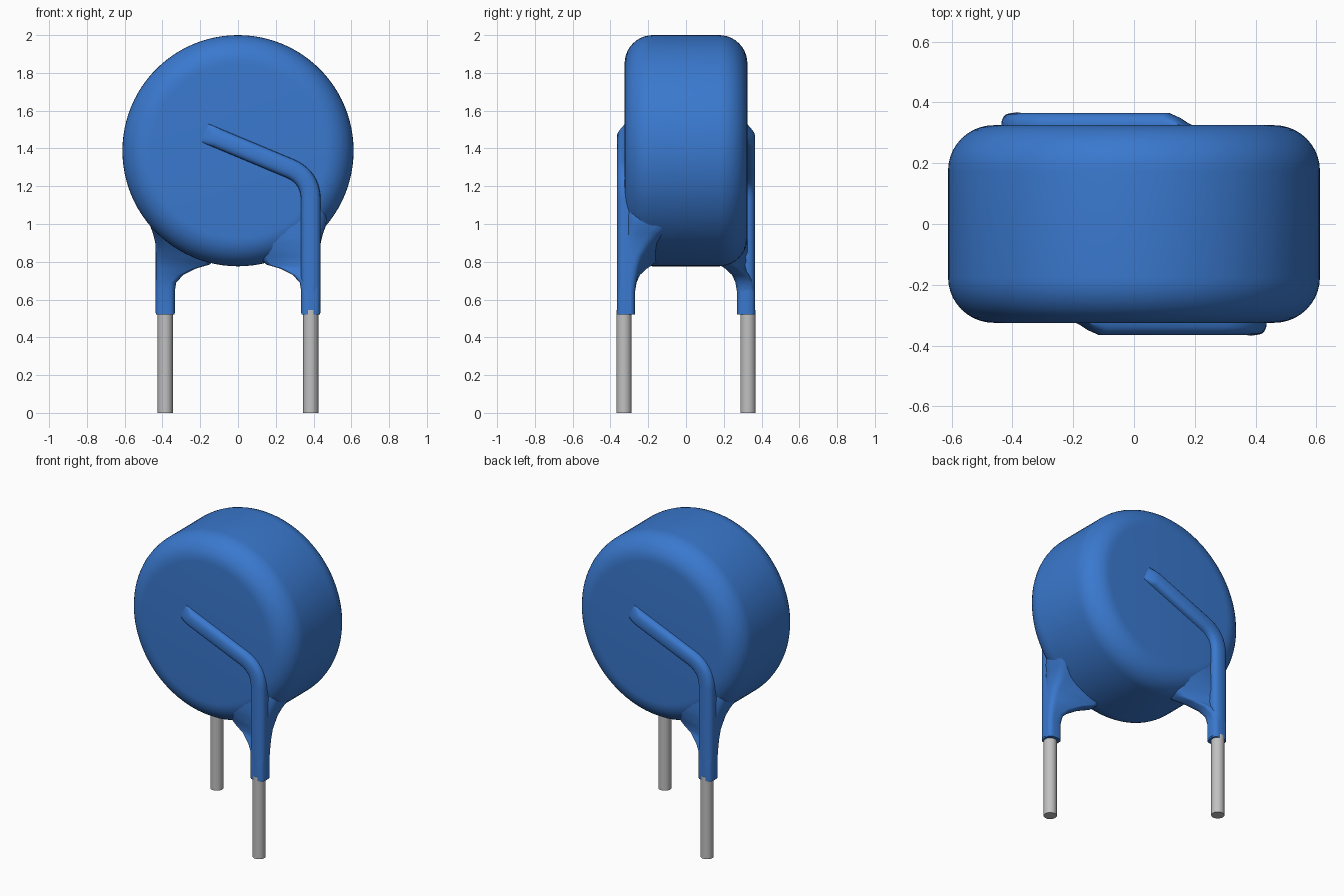
import bpy, bmesh, math
from mathutils import Vector, Matrix

cube = bpy.data.objects.get("Cube")
if cube:
    bpy.data.objects.remove(cube)


def material(name, color):
    mat = bpy.data.materials.new(name)
    mat.use_nodes = True
    mat.diffuse_color = color
    bsdf = next(n for n in mat.node_tree.nodes if n.type == 'BSDF_PRINCIPLED')
    bsdf.inputs["Base Color"].default_value = color
    return mat


BLUE = material("blue_coating", (0.042, 0.19, 0.62, 1))
GREY = material("grey_metal", (0.53, 0.53, 0.53, 1))


def finish(bm, name, mat, angle=40):
    bmesh.ops.recalc_face_normals(bm, faces=bm.faces[:])
    mesh = bpy.data.meshes.new(name)
    bm.to_mesh(mesh)
    bm.free()
    mesh.materials.append(mat)
    obj = bpy.data.objects.new(name, mesh)
    bpy.context.collection.objects.link(obj)
    bpy.ops.object.select_all(action='DESELECT')
    obj.select_set(True)
    bpy.context.view_layer.objects.active = obj
    bpy.ops.object.shade_smooth_by_angle(angle=math.radians(angle))
    return obj


def loft(rings):
    """Skin a list of closed rings and cap both ends."""
    bm = bmesh.new()
    rows = [[bm.verts.new(p) for p in ring] for ring in rings]
    for a, b in zip(rows, rows[1:]):
        for i in range(len(a)):
            j = (i + 1) % len(a)
            bm.faces.new((a[i], a[j], b[j], b[i]))
    bm.faces.new(rows[0])
    bm.faces.new(rows[-1])
    return bm


def round_corner(a, b, c, cut, steps):
    """Quadratic curve around corner b, starting at a given distance from it."""
    p = b + (a - b).normalized() * cut
    q = b + (c - b).normalized() * cut
    ts = [i / steps for i in range(steps + 1)]
    return [p * (1 - t) ** 2 + b * 2 * t * (1 - t) + q * t * t for t in ts]


# Thick round body with softly rounded rims
bm = bmesh.new()
bmesh.ops.create_cone(bm, cap_ends=True, segments=96, radius1=0.612, radius2=0.612, depth=0.65,
                      matrix=Matrix.Translation((0, 0, 1.388)) @ Matrix.Rotation(math.pi / 2, 4, 'X'))
rims = [e for e in bm.edges if abs(e.verts[0].co.y - e.verts[1].co.y) < 0.01]
bmesh.ops.bevel(bm, geom=rims, offset=0.15, segments=10, profile=0.5, affect='EDGES')
finish(bm, "body", BLUE)

# Sleeve sections: height, inner x, outer x, then y at the
# front outer, front inner, back inner and back outer corners
SECTIONS = [
    (0.52, 0.335, 0.435, -0.365, -0.365, -0.27, -0.27),
    (0.64, 0.335, 0.435, -0.365, -0.365, -0.27, -0.27),
    (0.69, 0.327, 0.435, -0.362, -0.355, -0.26, -0.265),
    (0.73, 0.29, 0.435, -0.355, -0.325, -0.24, -0.26),
    (0.765, 0.22, 0.435, -0.35, -0.28, -0.20, -0.255),
    (0.785, 0.15, 0.435, -0.345, -0.25, -0.17, -0.25),
    (0.83, 0.1, 0.435, -0.34, -0.26, -0.1, -0.235),
    (0.9, 0.08, 0.438, -0.335, -0.3, -0.05, -0.18),
    (0.95, 0.08, 0.45, -0.33, -0.31, -0.03, -0.12),
    (1.0, 0.08, 0.469, -0.325, -0.315, 0, -0.05),
    (1.08, 0.08, 0.48, -0.318, -0.315, 0, 0),
    (1.2, 0.1, 0.4, -0.3, -0.3, 0, 0),
]


def sleeve_ring(z, x0, x1, fo, fi, bi, bo):
    corners = [Vector(p) for p in ((x1, fo, z), (x0, fi, z), (x0, bi, z), (x1, bo, z))]
    ring = []
    for i, b in enumerate(corners):
        a, c = corners[i - 1], corners[(i + 1) % 4]
        cut = 0.36 * min((a - b).length, (c - b).length)
        ring += round_corner(a, b, c, cut, 5)
    return ring


def sleeve():
    return loft([sleeve_ring(*s) for s in SECTIONS])


def ridge():
    """Raised coating over the bent wire, ramping up from the face."""
    start, corner, end = Vector((-0.175, 0, 1.482)), Vector((0.385, 0, 1.248)), Vector((0.385, 0, 0.53))
    along = (corner - start).normalized()
    path = [start, start + along * 0.035, start + along * 0.07]
    path += round_corner(start, corner, end, 0.12, 10) + [end]
    rise = [0, 0.026] + [0.041] * (len(path) - 2)
    rings = []
    for i, p in enumerate(path):
        t = (path[min(i + 1, len(path) - 1)] - path[max(i - 1, 0)]).normalized()
        side = Vector((-t.z, 0, t.x))
        ring = [p + side * s * 0.05 + Vector((0, -0.29, 0)) for s in (-1, 1)]
        for k in range(11):
            a = math.pi * k / 10
            u = math.copysign(abs(math.cos(a)) ** 0.8, math.cos(a)) * 0.052
            ring.append(p + side * u + Vector((0, -0.325 - rise[i] * math.sin(a) ** 0.8, 0)))
        rings.append(ring)
    return loft(rings)


def wire():
    bm = bmesh.new()
    bmesh.ops.create_cone(bm, cap_ends=True, segments=32, radius1=0.04, radius2=0.04, depth=0.545,
                          matrix=Matrix.Translation((0.385, -0.328, 0.2725)))
    return bm


# The back lead is the front one turned half way round
for label, turn in (("front", 0), ("back", math.pi)):
    for part, build, mat in (("sleeve", sleeve, BLUE), ("ridge", ridge, BLUE), ("wire", wire, GREY)):
        bm = build()
        bmesh.ops.rotate(bm, verts=bm.verts[:], cent=(0, 0, 0), matrix=Matrix.Rotation(turn, 3, 'Z'))
        finish(bm, label + "_" + part, mat)
